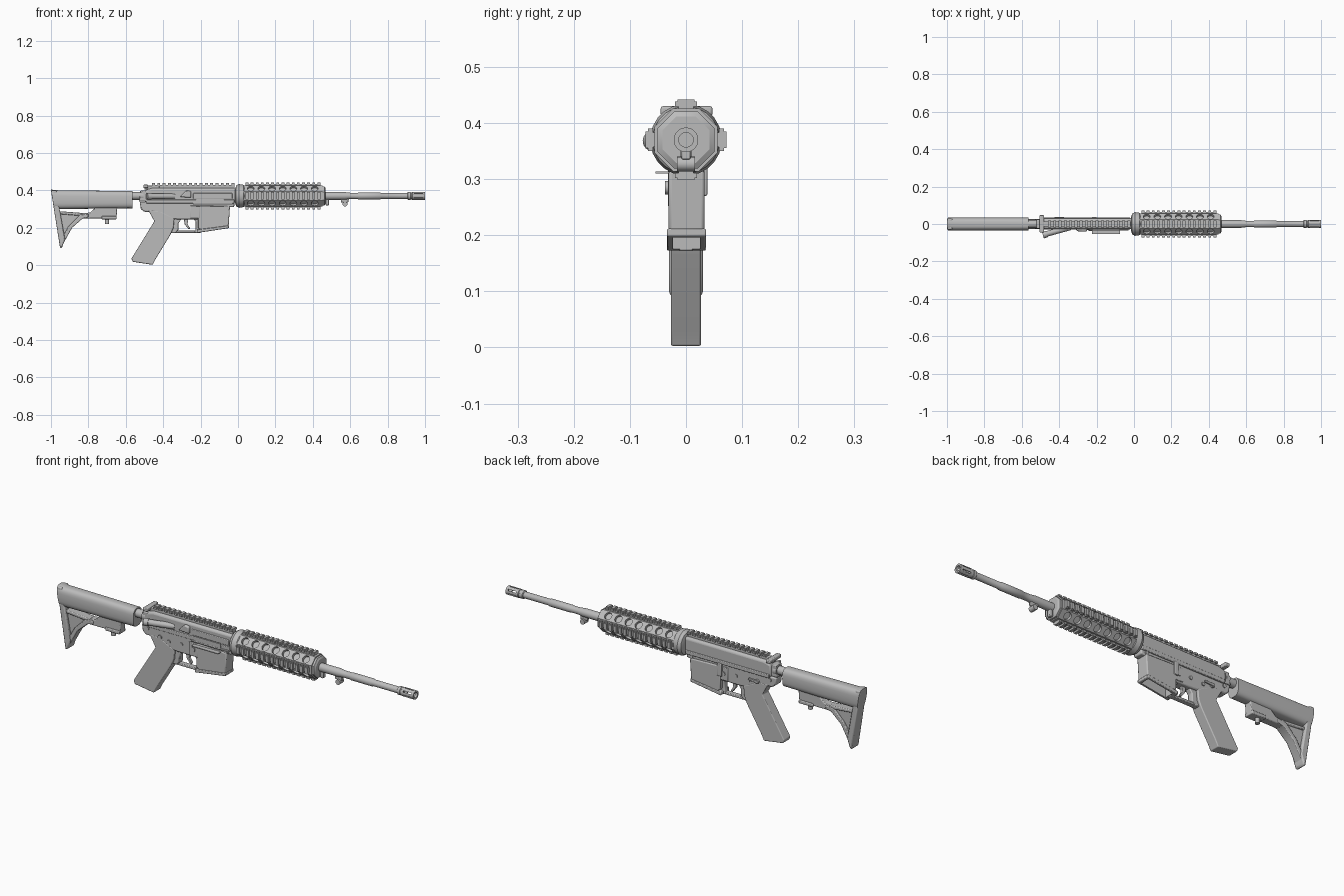
import bpy, bmesh, math
from mathutils import Matrix, Vector

cube = bpy.data.objects.get("Cube")
if cube:
    bpy.data.objects.remove(cube, do_unlink=True)

AXIS = 0.37  # height of the barrel line
grey = bpy.data.materials.new("plain grey")
grey.use_nodes = True
COLOUR = (0.5, 0.5, 0.5, 1)
grey.diffuse_color = COLOUR
grey.node_tree.nodes["Principled BSDF"].inputs["Base Color"].default_value = COLOUR
parts = []


def finish(name, bm, bevel=0, segments=2):
    bmesh.ops.remove_doubles(bm, verts=bm.verts, dist=1e-5)
    bmesh.ops.recalc_face_normals(bm, faces=bm.faces)
    me = bpy.data.meshes.new(name)
    bm.to_mesh(me)
    bm.free()
    me.materials.append(grey)
    ob = bpy.data.objects.new(name, me)
    bpy.context.collection.objects.link(ob)
    if bevel:
        mod = ob.modifiers.new("bevel", "BEVEL")
        mod.width, mod.segments, mod.limit_method = bevel, segments, "ANGLE"
        mod.angle_limit = math.radians(35)
    parts.append(ob)
    return ob


def prism(name, pts, y0, y1, bevel=0.004, segments=2):
    """Side outline in x, z pushed out from y0 to y1."""
    bm = bmesh.new()
    face = bm.faces.new([bm.verts.new((x, y0, z)) for x, z in pts])
    out = bmesh.ops.extrude_face_region(bm, geom=[face])["geom"]
    vs = [v for v in out if isinstance(v, bmesh.types.BMVert)]
    bmesh.ops.translate(bm, verts=vs, vec=(0, y1 - y0, 0))
    return finish(name, bm, bevel, segments)


def add_box(bm, x0, x1, y0, y1, z0, z1, turn=None):
    m = Matrix.Translation(((x0 + x1) / 2, (y0 + y1) / 2, (z0 + z1) / 2))
    m = m @ Matrix.Diagonal((x1 - x0, y1 - y0, z1 - z0, 1))
    bmesh.ops.create_cube(bm, size=1, matrix=turn @ m if turn else m)


def box(name, *dims, bevel=0.003):
    bm = bmesh.new()
    add_box(bm, *dims)
    return finish(name, bm, bevel)


def rod(name, a, b, r, sides=16, r2=None):
    a, b = Vector(a), Vector(b)
    bm = bmesh.new()
    m = Matrix.Translation((a + b) / 2) @ (b - a).to_track_quat("Z", "Y").to_matrix().to_4x4()
    bmesh.ops.create_cone(bm, cap_ends=True, segments=sides, radius1=r,
                          radius2=r if r2 is None else r2, depth=(b - a).length, matrix=m)
    return finish(name, bm)


def loft(name, rings):
    bm = bmesh.new()
    rows = [[bm.verts.new(p) for p in ring] for ring in rings]
    n = len(rows[0])
    for a, b in zip(rows, rows[1:]):
        for i in range(n):
            j = (i + 1) % n
            bm.faces.new((a[i], a[j], b[j], b[i]))
    bm.faces.new(rows[0])
    bm.faces.new(rows[-1])
    return finish(name, bm)


def lathe(name, profile, sides=24):
    """Profile of x, radius turned about the barrel line."""
    angles = [math.tau * (i + 0.5) / sides for i in range(sides)]
    return loft(name, [[(x, r * math.cos(a), AXIS + r * math.sin(a)) for a in angles]
                       for x, r in profile])


def cut(ob, cutter):
    parts.remove(cutter)
    cutter.hide_render = True
    cutter.display_type = "WIRE"
    cutter.hide_set(True)
    mod = ob.modifiers.new("cut", "BOOLEAN")
    mod.object, mod.solver = cutter, "EXACT"


def around(angle):
    return Matrix.Translation((0, 0, AXIS)) @ Matrix.Rotation(angle, 4, "X")


def rail(name, x0, x1, count, angle, foot, top):
    """Toothed rail, at a turn about the barrel line."""
    bm = bmesh.new()
    t = around(angle)
    add_box(bm, x0, x1, -0.013, 0.013, foot, top - 0.009, t)
    pitch = (x1 - x0) / (count - 0.45)
    for i in range(count):
        x = x0 + i * pitch
        add_box(bm, x, x + pitch * 0.55, -0.02, 0.02, top - 0.013, top - 0.004, t)
        add_box(bm, x, x + pitch * 0.55, -0.015, 0.015, top - 0.004, top, t)
    return finish(name, bm)


# Shoulder stock: rounded body with a slanted rear
def stock_ring(x, zc, hy, hz, lean):
    ring = []
    for i in range(28):
        a = math.tau * i / 28
        c, s = math.cos(a), math.sin(a)
        z = zc + hz * math.copysign(abs(s) ** 0.65, s)
        ring.append((x + lean * (zc + hz - z), hy * math.copysign(abs(c) ** 0.65, c), z))
    return ring


loft("stock_body", [stock_ring(-1, 0.352, 0.034, 0.052, 0.16),
                    stock_ring(-0.96, 0.35, 0.035, 0.05, 0.1),
                    stock_ring(-0.565, 0.35, 0.034, 0.046, 0)])
prism("butt_plate", [(-1, 0.4), (-0.972, 0.4), (-0.925, 0.14), (-0.94, 0.095),
                     (-0.951, 0.09)], -0.03, 0.03, 0.008)
prism("stock_web", [(-0.975, 0.285), (-0.8, 0.27), (-0.83, 0.25), (-0.89, 0.2),
                    (-0.945, 0.1)], -0.014, 0.014)
prism("stock_lower_edge", [(-0.948, 0.09), (-0.887, 0.2), (-0.83, 0.25), (-0.8, 0.255),
                           (-0.8, 0.275), (-0.845, 0.27), (-0.905, 0.21), (-0.95, 0.13)],
      -0.024, 0.024)
prism("stock_upper_edge", [(-0.975, 0.29), (-0.82, 0.278), (-0.82, 0.262), (-0.965, 0.274)],
      -0.022, 0.022)
prism("stock_strut", [(-0.83, 0.25), (-0.65, 0.25), (-0.645, 0.31), (-0.76, 0.31),
                      (-0.79, 0.282), (-0.83, 0.276)], -0.02, 0.02)
prism("adjust_lever", [(-0.73, 0.245), (-0.65, 0.245), (-0.65, 0.262), (-0.73, 0.262)],
      -0.026, 0.026)
rod("adjust_pin", (-0.7, 0, 0.22), (-0.7, 0, 0.26), 0.011)

# Buffer tube and its ring nut
lathe("buffer_tube", [(-0.6, 0.021), (-0.49, 0.021)])
lathe("ring_nut", [(-0.525, 0.027), (-0.505, 0.027)])

# Upper receiver
prism("upper_receiver", [(-0.5, 0.335), (-0.01, 0.335), (-0.01, 0.412), (-0.46, 0.412),
                         (-0.5, 0.4)], -0.027, 0.03, 0.012, 3)
box("receiver_rib", -0.49, -0.02, -0.03, 0.034, 0.33, 0.35)
rail("receiver_rail", -0.46, -0.02, 16, 0, 0.035, 0.068)
box("charging_bar", -0.5, -0.42, -0.014, 0.014, 0.405, 0.425)
prism("charging_handle", [(-0.505, 0.412), (-0.48, 0.412), (-0.48, 0.43), (-0.505, 0.43)],
      -0.045, 0.047)
rod("forward_assist", (-0.475, -0.055, 0.368), (-0.34, -0.018, 0.368), 0.015)
rod("forward_assist_button", (-0.487, -0.06, 0.368), (-0.465, -0.053, 0.368), 0.018)
prism("case_deflector", [(-0.31, 0.365), (-0.25, 0.36), (-0.25, 0.395), (-0.275, 0.4)],
      -0.04, -0.02, 0.006)
box("bolt_cover", -0.24, -0.03, -0.03, -0.02, 0.355, 0.385)
lid = prism("port_lid", [(-0.225, 0.325), (-0.075, 0.325), (-0.075, 0.355), (-0.225, 0.355)],
            -0.034, -0.028, 0)
rod("lid_hinge", (-0.24, -0.031, 0.328), (-0.03, -0.031, 0.328), 0.005, 8)
prism("open_lid", [(-0.225, 0.31), (-0.075, 0.31), (-0.075, 0.314), (-0.225, 0.314)],
      -0.054, -0.028, 0)

# Lower receiver, with an open well
prism("lower_receiver", [(-0.525, 0.338), (-0.52, 0.3), (-0.5, 0.285), (-0.45, 0.285),
                         (-0.42, 0.25), (-0.32, 0.245), (-0.2, 0.245), (-0.2, 0.31),
                         (-0.02, 0.31), (-0.02, 0.338)], -0.026, 0.026, 0.006)
prism("receiver_rear_lug", [(-0.53, 0.34), (-0.49, 0.34), (-0.49, 0.4), (-0.52, 0.4)],
      -0.024, 0.024)
well = prism("magazine_well", [(-0.215, 0.32), (-0.215, 0.2), (-0.2, 0.188), (-0.05, 0.208),
                               (-0.043, 0.315)], -0.031, 0.033, 0.005)
cut(well, prism("well_cutter", [(-0.198, 0.26), (-0.198, 0.15), (-0.062, 0.15),
                                (-0.058, 0.26)], -0.023, 0.025, 0))
rim = prism("well_rim", [(-0.22, 0.172), (-0.048, 0.198), (-0.048, 0.212), (-0.22, 0.19)],
            -0.034, 0.036, 0.003)
cut(rim, prism("rim_cutter", [(-0.198, 0.26), (-0.198, 0.15), (-0.062, 0.15),
                              (-0.058, 0.26)], -0.023, 0.025, 0))
box("release_guard", -0.255, -0.205, -0.032, 0.03, 0.25, 0.318)
rod("release_button", (-0.23, -0.037, 0.285), (-0.23, 0.034, 0.285), 0.012)
box("bolt_catch", -0.225, -0.2, 0.026, 0.038, 0.27, 0.335)
for x, z in ((-0.49, 0.32), (-0.05, 0.322), (-0.3, 0.29), (-0.37, 0.285)):
    rod("receiver_pin", (x, -0.031, z), (x, 0.031, z), 0.009)
rod("selector_hub", (-0.42, -0.032, 0.295), (-0.42, 0.035, 0.295), 0.011)
prism("selector_lever", [(-0.425, 0.289), (-0.375, 0.294), (-0.375, 0.304), (-0.425, 0.303)],
      0.03, 0.037, 0.002)

# Pistol grip
prism("grip", [(-0.5, 0.295), (-0.475, 0.285), (-0.447, 0.235), (-0.57, 0.035),
               (-0.563, 0.018), (-0.456, 0.002), (-0.442, 0.03), (-0.36, 0.165),
               (-0.345, 0.2), (-0.34, 0.25), (-0.42, 0.29)], -0.027, 0.027, 0.011, 3)

# Trigger and its guard
box("guard_bottom", -0.35, -0.2, -0.013, 0.013, 0.172, 0.184)
prism("guard_rear", [(-0.36, 0.172), (-0.335, 0.172), (-0.318, 0.19), (-0.318, 0.225),
                     (-0.3, 0.25), (-0.36, 0.25)], -0.015, 0.015)
prism("guard_front", [(-0.235, 0.175), (-0.205, 0.172), (-0.205, 0.25), (-0.245, 0.25),
                      (-0.226, 0.235), (-0.226, 0.19)], -0.015, 0.015)
prism("trigger", [(-0.29, 0.25), (-0.265, 0.25), (-0.27, 0.22), (-0.255, 0.195),
                  (-0.265, 0.193), (-0.285, 0.218)], -0.007, 0.007, 0.002)

# Handguard: eight-sided tube with a row of round pockets on each slanted side
lathe("delta_ring", [(-0.015, 0.04), (-0.01, 0.056), (0.005, 0.064), (0.03, 0.06),
                     (0.04, 0.05)], 24)
flat = 0.056 / math.cos(math.pi / 8)
guard = lathe("handguard", [(0.03, flat), (0.452, flat)], 8)
bm = bmesh.new()
for k in range(4):
    for i in range(7):
        m = around(math.pi / 4 + k * math.pi / 2) @ Matrix.Translation((0.068 + i * 0.057, 0, 0.056))
        bmesh.ops.create_cone(bm, cap_ends=True, segments=16, radius1=0.0185,
                              radius2=0.0185, depth=0.028, matrix=m)
cut(guard, finish("pocket_cutter", bm))
lathe("handguard_cap", [(0.445, 0.055), (0.462, 0.055), (0.468, 0.045), (0.468, 0.02)], 8)
for k, side in enumerate(("top", "front", "bottom", "back")):
    rail(side + "_rail", 0.04, 0.44, 15, k * math.pi / 2, 0.05, 0.072)

# Barrel with flash hider
lathe("barrel", [(0.44, 0.021), (0.57, 0.021), (0.6, 0.017), (0.64, 0.017), (0.645, 0.019),
                 (0.76, 0.019), (0.765, 0.016), (0.93, 0.016)])
hider = lathe("flash_hider", [(0.905, 0.017), (0.908, 0.021), (0.922, 0.021), (0.924, 0.019),
                              (0.93, 0.019), (0.932, 0.022), (1, 0.022), (1, 0.013),
                              (0.93, 0.013), (0.93, 0)])
bm = bmesh.new()
for k in range(6):
    add_box(bm, 0.942, 0.988, -0.0035, 0.0035, 0.011, 0.03, around(k * math.pi / 3))
cut(hider, finish("slot_cutter", bm))

# Lugs under the barrel
box("sling_lug", 0.468, 0.486, -0.01, 0.01, 0.32, 0.36)
box("barrel_lug", 0.55, 0.59, -0.008, 0.008, 0.335, 0.36)
rod("barrel_lug_foot", (0.572, -0.016, 0.327), (0.572, 0.016, 0.327), 0.013)

# Smooth shading with sharp edges kept
bpy.ops.object.select_all(action="DESELECT")
for ob in parts:
    ob.select_set(True)
bpy.context.view_layer.objects.active = parts[0]
bpy.ops.object.shade_smooth_by_angle(angle=math.radians(32))
